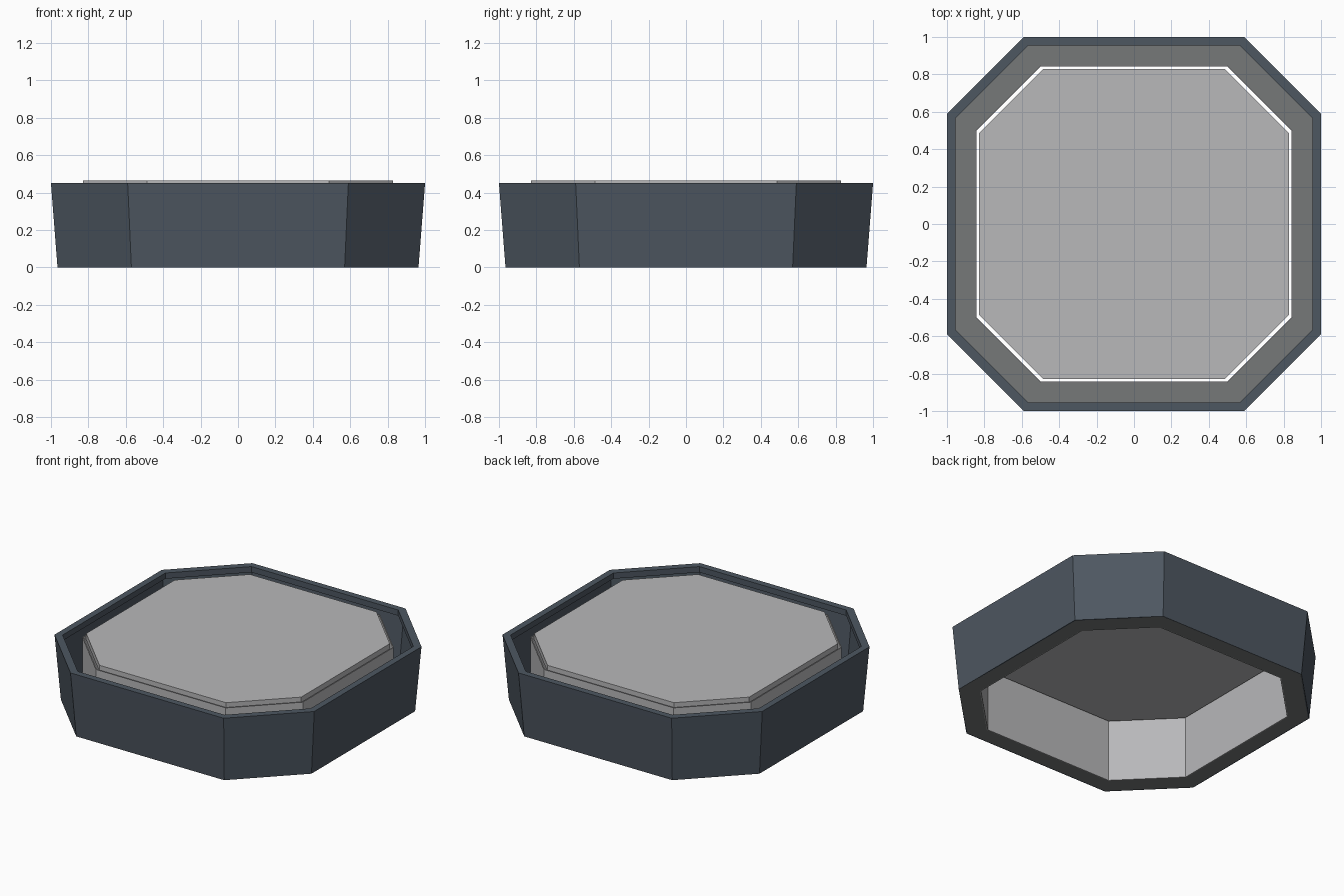
import bpy
import bmesh

old = bpy.data.objects.get("Cube")
if old:
    bpy.data.objects.remove(old, do_unlink=True)


def material(name, rgb):
    mat = bpy.data.materials.new(name)
    mat.use_nodes = True
    color = (*rgb, 1.0)
    mat.diffuse_color = color
    mat.node_tree.nodes["Principled BSDF"].inputs["Base Color"].default_value = color
    return mat


slate = material("slate blue", (0.075, 0.095, 0.12))
mid_grey = material("mid grey", (0.18, 0.19, 0.19))
light_grey = material("light grey", (0.48, 0.48, 0.49))

CUT = 0.415  # corner cut of the rim, kept in proportion for every octagon


def octagon(bm, half, z, corner=None):
    """Square of the given half width with cut corners, counter-clockwise."""
    c = half * (1 - CUT) if corner is None else corner
    pts = [(half, -c), (half, c), (c, half), (-c, half),
           (-half, c), (-half, -c), (-c, -half), (c, -half)]
    return [bm.verts.new((x, y, z)) for x, y in pts]


def bridge(bm, low, high):
    for i in range(len(low)):
        j = (i + 1) % len(low)
        bm.faces.new((low[i], low[j], high[j], high[i]))


def build(name, profile, mat, solid=False):
    """Loft octagons through (half, z, corner) rows, as a closed ring or a capped solid."""
    bm = bmesh.new()
    loops = [octagon(bm, *row) for row in profile]
    for a, b in zip(loops, loops[1:]):
        bridge(bm, a, b)
    if solid:
        bm.faces.new(loops[0][::-1])
        bm.faces.new(loops[-1])
    else:
        bridge(bm, loops[-1], loops[0])
    bmesh.ops.recalc_face_normals(bm, faces=bm.faces)
    mesh = bpy.data.meshes.new(name)
    bm.to_mesh(mesh)
    bm.free()
    mesh.materials.append(mat)
    obj = bpy.data.objects.new(name, mesh)
    bpy.context.collection.objects.link(obj)
    return obj


RIM_Z, LIP_Z, TOP_Z = 0.45, 0.41, 0.465
WALL_OUT, WALL_IN = 0.849, 0.843
WALL_C = 0.5

# Flared outer shell with a thin wall
build("outer_shell", [(0.965, 0, 0.57), (0.997, LIP_Z, 0.588),
                      (0.989, LIP_Z, 0.584), (0.957, 0, 0.567)], slate)

# Thicker lip around the top of the shell
build("rim_lip", [(0.997, LIP_Z, 0.588), (1.0, RIM_Z, 0.59),
                  (0.955, RIM_Z, 0.565), (0.955, LIP_Z, 0.565)], slate)

# Floor of the channel between the shell and the inner wall
build("channel_floor", [(0.964, 0, 0.569), (0.964, 0.008, 0.569),
                        (WALL_OUT, 0.008, WALL_C), (WALL_OUT, 0, WALL_C)], mid_grey)

# Upright inner wall
build("inner_wall", [(WALL_OUT, 0, WALL_C), (WALL_OUT, 0.44, WALL_C),
                     (WALL_IN, 0.44, WALL_C - 0.003), (WALL_IN, 0, WALL_C - 0.003)],
      light_grey)

# Lid slab, set inside the wall with a narrow gap
build("lid", [(0.828, 0.42, 0.487), (0.828, TOP_Z, 0.487)], light_grey, solid=True)
